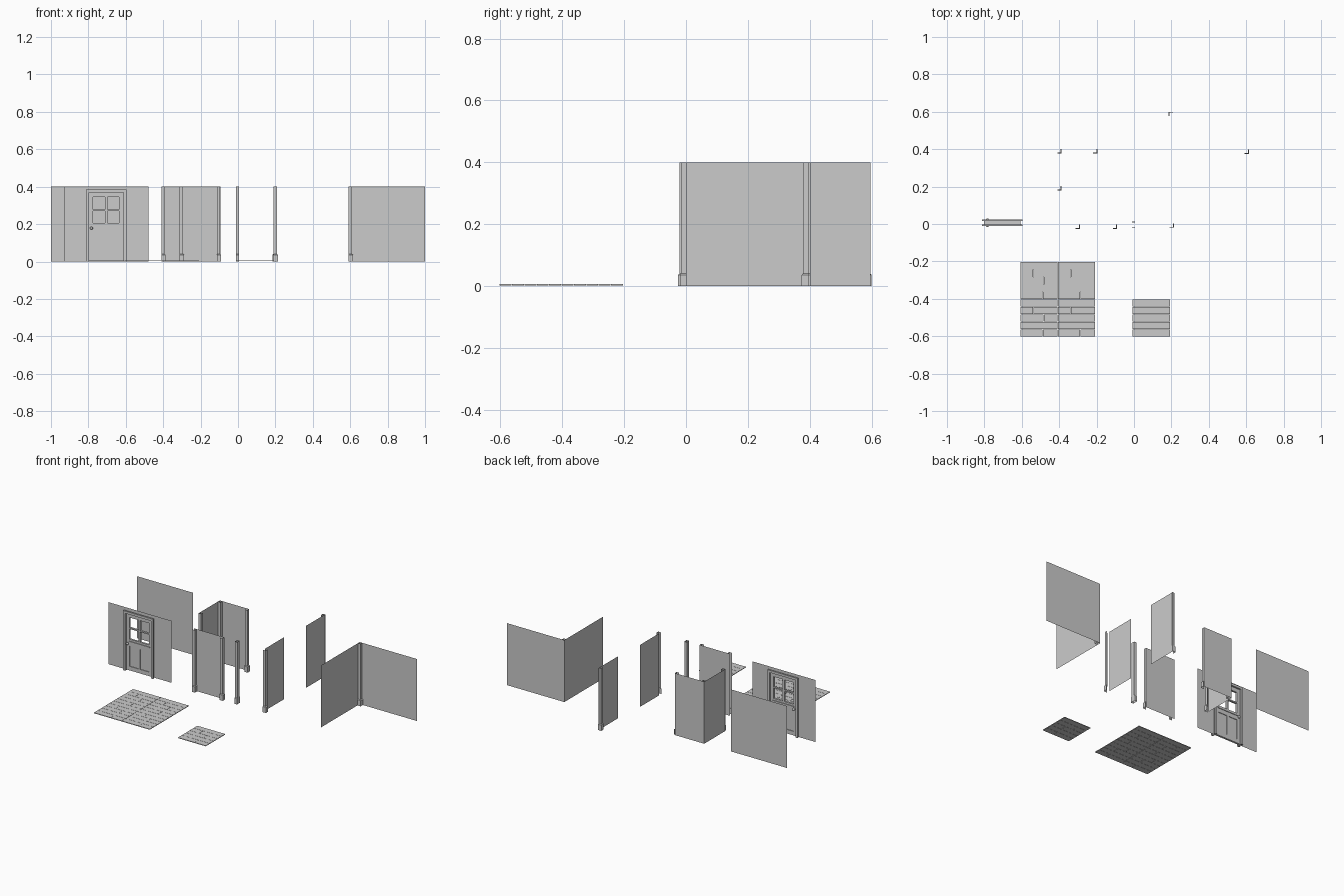
import bpy

if "Cube" in bpy.data.objects:
    bpy.data.objects.remove(bpy.data.objects["Cube"])

H = 0.4


def mesh_object(name, verts, faces):
    me = bpy.data.meshes.new(name)
    me.from_pydata(verts, [], faces)
    me.update()
    ob = bpy.data.objects.new(name, me)
    bpy.context.collection.objects.link(ob)
    return ob


def boxes(name, items):
    """One object from axis-aligned boxes (x0, x1, y0, y1, z0, z1)."""
    verts, faces = [], []
    for x0, x1, y0, y1, z0, z1 in items:
        n = len(verts)
        verts += [(x, y, z) for z in (z0, z1)
                  for x, y in ((x0, y0), (x1, y0), (x1, y1), (x0, y1))]
        faces += [[n + i for i in f] for f in
                  ((3, 2, 1, 0), (4, 5, 6, 7), (0, 1, 5, 4),
                   (1, 2, 6, 5), (2, 3, 7, 6), (3, 0, 4, 7))]
    return mesh_object(name, verts, faces)


def wall(name, a, b):
    """Single-sheet wall between two ground points."""
    return mesh_object(name, [(*a, 0), (*b, 0), (*b, H), (*a, H)], [(0, 1, 2, 3)])


def sweep(name, base, shaft, closed=False):
    """Post shell: wide plinth, short slope, narrow shaft."""
    rings = [(base, 0), (base, 0.036), (shaft, 0.04), (shaft, H)]
    n = len(base)
    verts = [(*p, z) for ring, z in rings for p in ring]
    faces = [(k * n + i, k * n + (i + 1) % n, (k + 1) * n + (i + 1) % n, (k + 1) * n + i)
             for k in range(3) for i in range(n if closed else n - 1)]
    return mesh_object(name, verts, faces)


def corner_post(name, cx, cy, dx=1, dy=-1):
    def path(s):
        return [(cx, cy + dy * s), (cx + dx * s, cy + dy * s), (cx + dx * s, cy)]
    return sweep(name, path(0.023), path(0.018))


def floor_tile(name, x0, y0, nx, ny):
    """Plank floor, built from 0.2 x 0.2 tiles of five staggered rows."""
    g, row = 0.0007, 0.04
    joints = [0.12, 0.2, 0.125, 0.07, 0.2]
    planks = []
    for i in range(nx):
        for j in range(ny):
            for r, cut in enumerate(joints):
                x, y = x0 + 0.2 * i, y0 + 0.2 * j + row * r
                for a, b in ((0, cut), (cut, 0.2)):
                    if b - a > 0.01:
                        planks.append((x + a + g, x + b - g, y + g, y + row - g, 0.002, 0.006))
    return boxes(name, planks)


# Floors
floor_tile("large_floor", -0.608, -0.603, 2, 2)
floor_tile("small_floor", -0.008, -0.603, 1, 1)

# Plain large wall
wall("large_wall", (-1.0, 0.397), (-0.6, 0.397))

# Small inner corner with three posts
wall("small_corner_back_wall", (-0.41, 0.4), (-0.2, 0.4))
wall("small_corner_side_wall", (-0.41, 0.19), (-0.41, 0.4))
for i, p in enumerate([(-0.41, 0.4), (-0.41, 0.203), (-0.218, 0.4)]):
    corner_post(f"small_corner_post_{i}", *p)

# Small wall with a post at each end
wall("small_wall", (-0.312, -0.003), (-0.094, -0.003))
for i, x in enumerate((-0.312, -0.113)):
    corner_post(f"small_wall_post_{i}", x, -0.003)

# Free-standing post, plinth steps out at front and back
def rect(x0, x1, y0, y1):
    return [(x0, y0), (x1, y0), (x1, y1), (x0, y1)]


sweep("single_post", rect(-0.012, 0.006, -0.02, 0.014), rect(-0.012, 0.006, -0.015, 0.009), True)

# Side walls with one end post
wall("front_side_wall", (0.19, 0.003), (0.19, 0.197))
corner_post("front_side_post", 0.19, 0.003)
wall("back_side_wall", (0.205, 0.4), (0.205, 0.597))
corner_post("back_side_post", 0.208, 0.577, -1, 1)

# Large corner
wall("large_corner_side_wall", (0.591, 0.0), (0.591, 0.397))
wall("large_corner_back_wall", (0.591, 0.397), (1.0, 0.397))
corner_post("large_corner_post", 0.591, 0.397)

# Door wall with its opening
cx, yw = -0.705, 0.007
xl, xr, zt = cx - 0.095, cx + 0.095, 0.372
mesh_object("door_wall",
            [(x, yw, z) for x in (-0.93, xl, xr, -0.478) for z in (0, zt, H)],
            [(0, 3, 4, 1), (1, 4, 5, 2), (4, 7, 8, 5), (6, 9, 10, 7), (7, 10, 11, 8)])

# Door frame: front and back casing, jamb lining
casing = []
for y0, y1 in ((-0.012, -0.002), (0.015, 0.024)):
    casing += [(cx - 0.108, cx - 0.092, y0, y1, 0, 0.37),
               (cx + 0.092, cx + 0.108, y0, y1, 0, 0.37),
               (cx - 0.108, cx + 0.108, y0, y1, 0.37, 0.385)]
boxes("door_casing", casing)
boxes("door_jamb", [(cx - 0.097, cx - 0.092, -0.002, 0.015, 0, 0.37),
                    (cx + 0.092, cx + 0.097, -0.002, 0.015, 0, 0.37),
                    (cx - 0.097, cx + 0.097, -0.002, 0.015, 0.37, 0.375)])

# Door leaf: stiles, rails, glazing bars, recessed lower panels
y0, y1 = 0.0, 0.013
leaf = [(cx + s * 0.081 - 0.011, cx + s * 0.081 + 0.011, y0, y1, 0.004, 0.37) for s in (-1, 1)]
leaf += [(cx - 0.07, cx + 0.07, y0, y1, a, b)
         for a, b in ((0.345, 0.37), (0.271, 0.279), (0.16, 0.205), (0.004, 0.03))]
leaf += [(cx - 0.006, cx + 0.006, y0, y1, 0.03, 0.16),
         (cx - 0.006, cx + 0.006, y0, y1, 0.205, 0.271),
         (cx - 0.006, cx + 0.006, y0, y1, 0.279, 0.345)]
boxes("door_leaf", leaf)
boxes("door_lower_panels", [(cx + s * 0.038 - 0.032, cx + s * 0.038 + 0.032, 0.004, 0.009, 0.03, 0.16)
                            for s in (-1, 1)])
boxes("door_ledge", [(cx - 0.075, cx + 0.075, -0.004, 0.017, 0.187, 0.193)])

# Knobs on both sides
for side, y in (("front", -0.009), ("back", 0.022)):
    bpy.ops.mesh.primitive_uv_sphere_add(segments=12, ring_count=8, radius=0.008,
                                         location=(cx - 0.079, y, 0.178))
    knob = bpy.context.object
    knob.name = f"{side}_door_knob"
    bpy.ops.object.shade_smooth()
